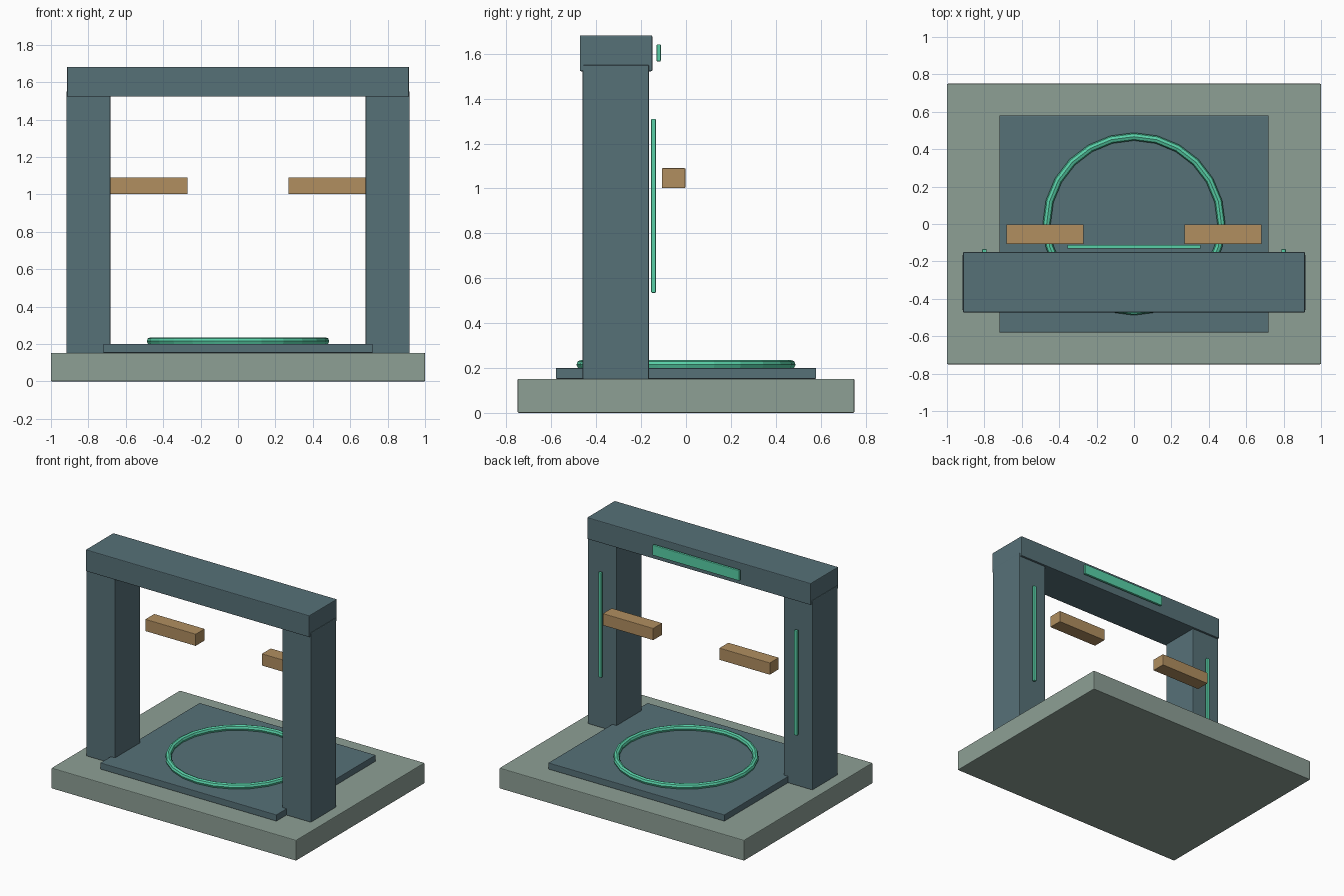
import bpy
import math

if "Cube" in bpy.data.objects:
    bpy.data.objects.remove(bpy.data.objects["Cube"])


def material(name, rgb):
    m = bpy.data.materials.new(name)
    m.diffuse_color = (*[(c / 255) ** 2.2 for c in rgb], 1)
    m.use_nodes = True
    m.node_tree.nodes["Principled BSDF"].inputs["Base Color"].default_value = m.diffuse_color
    return m


stone = material("grey_green_stone", (140, 158, 148))
slate = material("slate_blue", (87, 112, 119))
wood = material("tan_wood", (175, 141, 96))
mint = material("mint_glow", (89, 207, 166))


def box(name, mat, x, y, z, bevel=0.005):
    """Bevelled box from (min, max) ranges on each axis."""
    bpy.ops.mesh.primitive_cube_add(size=1)
    o = bpy.context.object
    o.name = name
    o.location = [(a + b) / 2 for a, b in (x, y, z)]
    o.scale = [b - a for a, b in (x, y, z)]
    bpy.ops.object.transform_apply(location=False, rotation=False, scale=True)
    mod = o.modifiers.new("soft_edges", "BEVEL")
    mod.width = bevel
    mod.segments = 2
    o.data.materials.append(mat)
    return o


# Base and floor plate
box("base", stone, (-1, 1), (-0.75, 0.75), (0, 0.152))
box("floor_plate", slate, (-0.72, 0.72), (-0.58, 0.58), (0.152, 0.2), 0.004)

# Floor ring
bpy.ops.mesh.primitive_torus_add(major_radius=0.467, minor_radius=0.021,
                                 major_segments=24, minor_segments=8,
                                 location=(0, 0, 0.215), rotation=(0, 0, math.pi / 2))
ring = bpy.context.object
ring.name = "floor_ring"
ring.data.materials.append(mint)

# Mirrored columns, light strips and arms
for side, s in (("left", -1), ("right", 1)):
    def span(a, b):
        return tuple(sorted((s * a, s * b)))
    box(side + "_column", slate, span(0.683, 0.918), (-0.46, -0.165), (0.15, 1.55))
    box(side + "_light_strip", mint, span(0.788, 0.812), (-0.155, -0.134), (0.535, 1.31), 0.004)
    box(side + "_arm", wood, span(0.27, 0.683), (-0.108, -0.003), (1.002, 1.09), 0.003)

# Lintel and its light panel
box("lintel", slate, (-0.914, 0.914), (-0.473, -0.15), (1.522, 1.682))
box("lintel_light", mint, (-0.356, 0.356), (-0.131, -0.112), (1.566, 1.642), 0.004)
